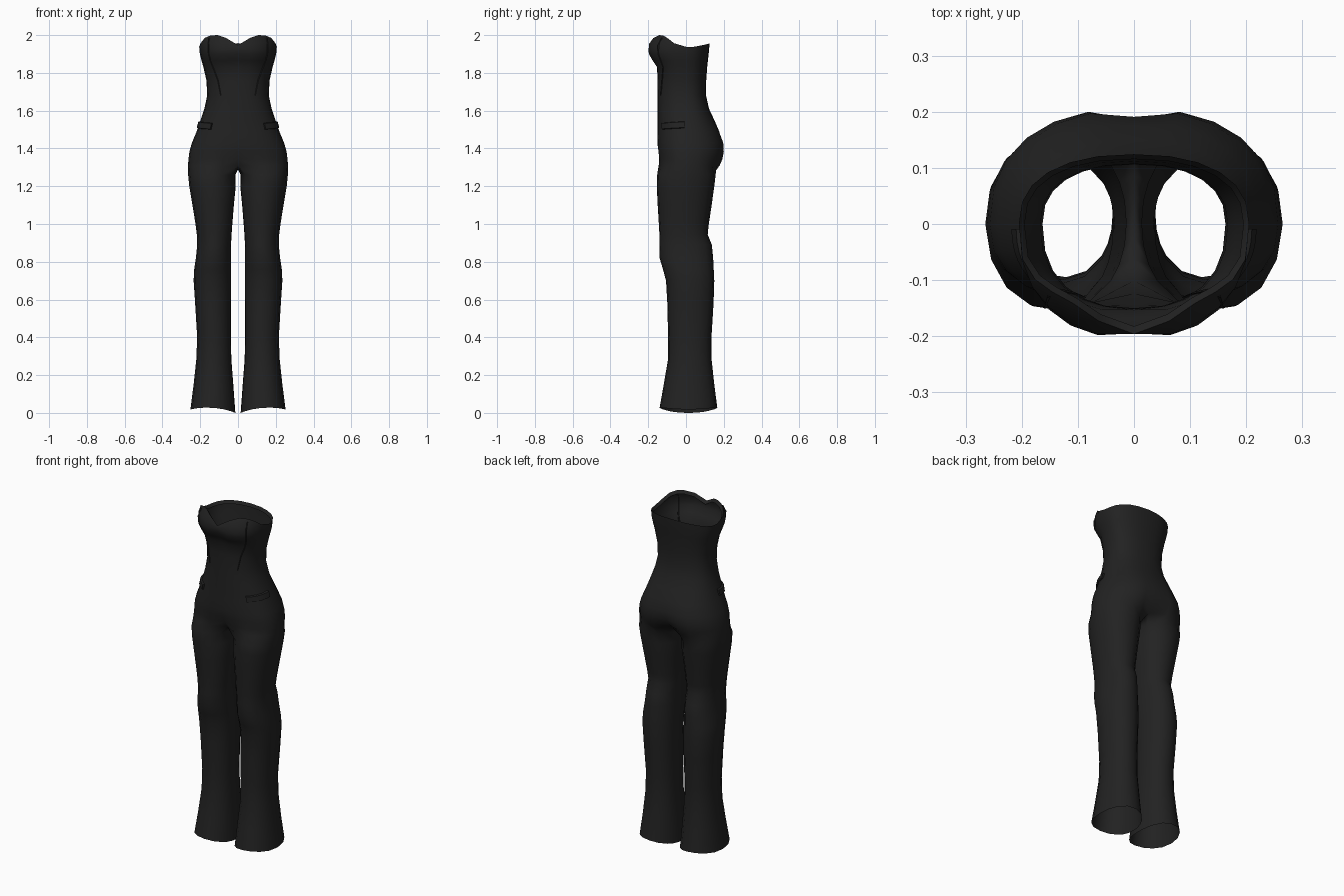
import bpy, bmesh, math
from mathutils import Vector

if "Cube" in bpy.data.objects:
    bpy.data.objects.remove(bpy.data.objects["Cube"])

black = bpy.data.materials.new("black_fabric")
black.diffuse_color = (0.016, 0.016, 0.016, 1)
black.use_nodes = True
black.node_tree.nodes["Principled BSDF"].inputs["Base Color"].default_value = black.diffuse_color

# Torso: z, half width, front depth, back depth, front centre dip, back centre dip
TORSO = [
    (2.00, .195, .160, .125, .000, .0),
    (1.975, .202, .190, .125, .006, .0),
    (1.945, .206, .206, .124, .009, .0),
    (1.90, .202, .203, .120, .014, .0),
    (1.865, .193, .182, .116, .014, .0),
    (1.83, .183, .157, .112, .004, .0),
    (1.76, .167, .151, .107, .0, .0),
    (1.68, .163, .150, .106, .0, .0),
    (1.61, .178, .150, .122, .0, .0),
    (1.55, .198, .150, .150, .0, .0),
    (1.49, .219, .150, .180, .0, .004),
    (1.43, .244, .152, .203, .0, .012),
    (1.385, .257, .150, .206, .006, .020),
    (1.345, .262, .146, .199, .022, .036),
    (1.31, .265, .149, .184, .048, .060),
]
# Legs: z, inner x, outer x, front y, back y
LEGS = [
    (1.26, .014, .264, -.153, .157),
    (1.20, .012, .258, -.155, .150),
    (1.10, .022, .241, -.150, .136),
    (1.00, .030, .225, -.144, .121),
    (.945, .034, .218, -.141, .115),
    (.89, .037, .216, -.140, .137),
    (.82, .036, .223, -.140, .144),
    (.76, .036, .232, -.122, .147),
    (.70, .036, .235, -.106, .150),
    (.58, .037, .227, -.099, .146),
    (.40, .038, .216, -.095, .135),
    (.28, .035, .221, -.096, .136),
    (.15, .025, .235, -.118, .150),
    (.00, .014, .252, -.140, .166),
]
N = 12  # segments round half the torso


def power(v, e):
    return math.copysign(abs(v) ** e, v)


def torso_point(a, z, out=0.0):
    """Point on the torso at angle a (0 = front, pi = back) and height z."""
    rows = TORSO
    i = 0
    while i < len(rows) - 2 and z < rows[i + 1][0]:
        i += 1
    p, q = rows[i], rows[i + 1]
    t = min(1, max(0, (p[0] - z) / (p[0] - q[0])))
    w, f, b, df, db = [p[j] + (q[j] - p[j]) * t for j in range(1, 6)]
    x = (w + out) * power(math.sin(a), .85)
    c = power(math.cos(a), .85)
    dip = math.exp(-(x / .035) ** 2)
    y = -c * (f + out) + dip * df if c > 0 else -c * (b + out) - dip * db
    return Vector((0 if abs(x) < 1e-6 else x, y, z))


def finish(name, bm, mirror_merge=True):
    me = bpy.data.meshes.new(name)
    bm.to_mesh(me)
    bm.free()
    ob = bpy.data.objects.new(name, me)
    bpy.context.collection.objects.link(ob)
    me.materials.append(black)
    m = ob.modifiers.new("mirror", 'MIRROR')
    m.use_clip = mirror_merge
    m.merge_threshold = .0005
    bpy.ops.object.select_all(action='DESELECT')
    ob.select_set(True)
    bpy.context.view_layer.objects.active = ob
    bpy.ops.object.shade_smooth_by_angle(angle=math.radians(60))
    return ob


def skin(bm, upper, lower, closed):
    n = len(upper)
    for k in range(n if closed else n - 1):
        j = (k + 1) % n
        bm.faces.new((upper[k], lower[k], lower[j], upper[j]))


# Jumpsuit body: sweetheart neckline, torso, then one leg, mirrored
TOP = [1.947, 1.985, 2.0, 1.998, 1.985, 1.957, 1.938,
       1.938, 1.943, 1.948, 1.952, 1.955, 1.957]
ANG = [math.pi * k / N for k in range(N + 1)]
bm = bmesh.new()
rings = []
lip = []
for a, z in zip(ANG, TOP):
    p = torso_point(a, z)
    lip.append(bm.verts.new((p.x * .95, p.y * .93, z - .018)))
rings.append(lip)
for mix in (1.0, .5, 0.0):
    rings.append([bm.verts.new(torso_point(a, 1.92 + (z - 1.92) * mix))
                  for a, z in zip(ANG, TOP)])
for row in TORSO[3:]:
    rings.append([bm.verts.new(torso_point(a, row[0])) for a in ANG])
for u, l in zip(rings, rings[1:]):
    skin(bm, u, l, False)

# Crotch strip along the centre line closes the ring for the leg
last = rings[-1]
yb, yf = last[-1].co.y, last[0].co.y
crotch = [bm.verts.new((0, yb + (yf - yb) * i / 6, 1.31 - .022 * math.sin(math.pi * i / 6)))
          for i in range(1, 6)]
upper = last + crotch
T = [math.radians(-50 + 280 * k / N) for k in range(N + 1)]
T += [math.radians(230 + 80 * i / 6) for i in range(1, 6)]
for z, xi, xo, f, b in LEGS:
    ring = []
    for t in T:
        s, c = math.sin(t), math.cos(t)
        zz = z if z > 0 else .018 * c * c + .009 * (1 + s)
        ring.append(bm.verts.new(((xi + xo) / 2 + (xo - xi) / 2 * power(s, .93),
                                  (f + b) / 2 - (b - f) / 2 * power(c, .93), zz)))
    skin(bm, upper, ring, True)
    upper = ring
finish("jumpsuit_body", bm)

# Pocket flaps: thin curved slabs following the hips
bm = bmesh.new()
prev = None
for i in range(9):
    a = math.radians(38 + 50 * i / 8)
    drop = -.004 + .008 * i / 8
    ring = [bm.verts.new(torso_point(a, z + drop, o)) for z, o in
            ((1.540, -.004), (1.537, .009), (1.507, .007), (1.503, -.004))]
    if prev:
        skin(bm, [*prev][::-1], ring[::-1], True)
    else:
        bm.faces.new(ring)
    prev = ring
bm.faces.new(prev[::-1])
bmesh.ops.recalc_face_normals(bm, faces=bm.faces)
finish("pocket_flap", bm, False)

# Bodice seams: fine raised cords from neckline to waist
bm = bmesh.new()
prev = None
PATH = [(47, 1.985), (47, 1.945), (47, 1.90), (46, 1.865), (43, 1.83), (36, 1.76), (30, 1.68)]
for deg, z in PATH:
    ring = [bm.verts.new(torso_point(math.radians(deg + d), z, o))
            for d, o in ((-1.3, -.004), (0, .003), (1.3, -.004))]
    if prev:
        skin(bm, prev, ring, False)
    prev = ring
finish("bodice_seam", bm, False)
